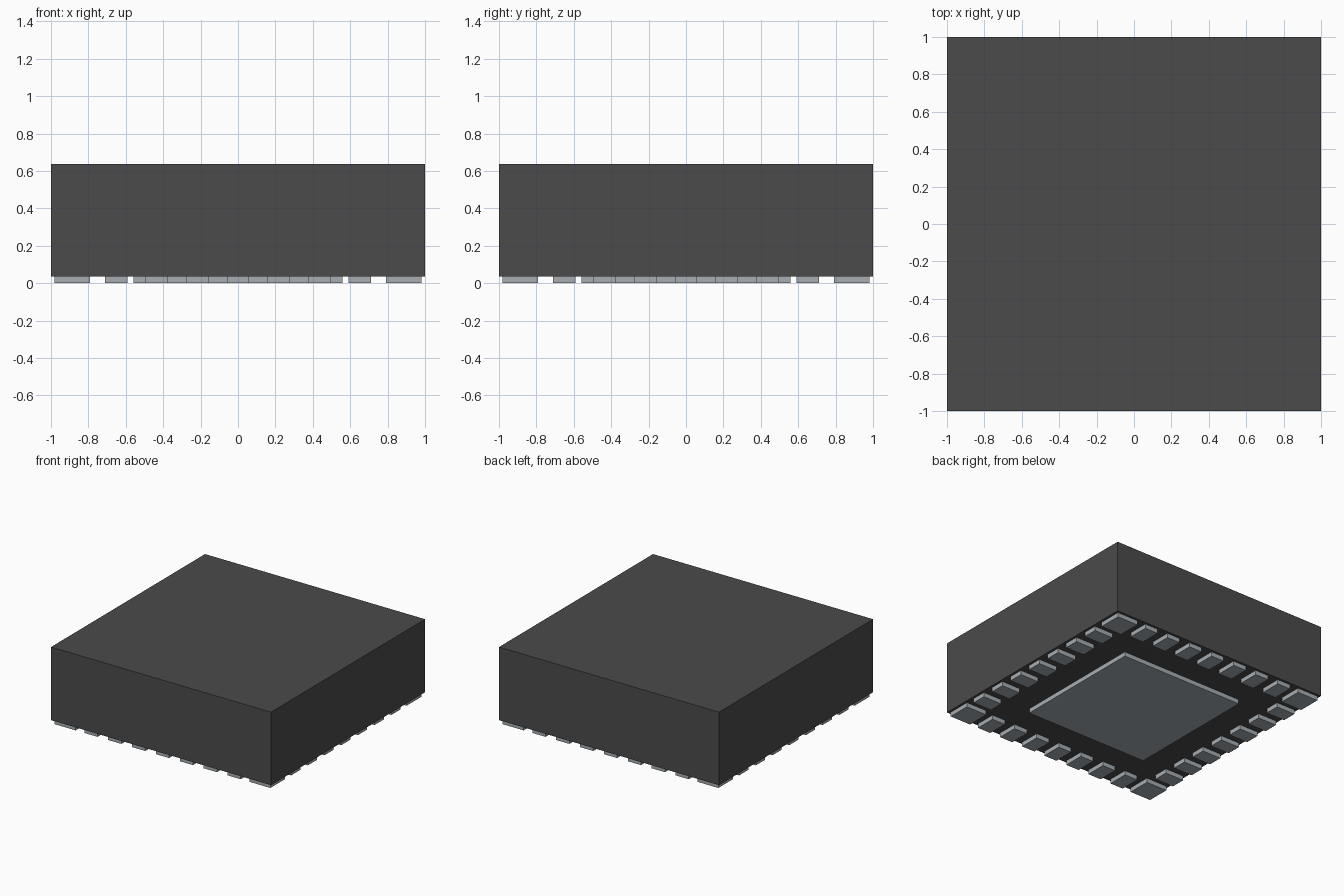
import bpy
from mathutils import Matrix

cube = bpy.data.objects.get("Cube")
if cube:
    bpy.data.objects.remove(cube, do_unlink=True)

HEIGHT = 0.636      # overall height
STANDOFF = 0.036    # thickness of the metal contacts
EDGE = 0.98         # outer limit of the contacts
PITCH = 0.217
CONTACTS = 7        # narrow contacts per side


def material(name, rgb):
    mat = bpy.data.materials.new(name)
    mat.use_nodes = True
    mat.diffuse_color = (*rgb, 1)
    mat.node_tree.nodes["Principled BSDF"].inputs["Base Color"].default_value = (*rgb, 1)
    return mat


def box(name, low, high, mat):
    """Box spanning two opposite corners."""
    bpy.ops.mesh.primitive_cube_add(size=1)
    obj = bpy.context.object
    obj.name = name
    size = [b - a for a, b in zip(low, high)]
    centre = [(a + b) / 2 for a, b in zip(low, high)]
    obj.data.transform(Matrix.Translation(centre) @ Matrix.Diagonal((*size, 1)))
    obj.data.materials.append(mat)
    return obj


black = material("charcoal plastic", (0.07, 0.07, 0.07))
metal = material("tinned metal", (0.38, 0.42, 0.45))

# Moulded body and large thermal pad
box("body", (-1, -1, STANDOFF), (1, 1, HEIGHT), black)
box("thermal_pad", (-0.56, -0.56, 0), (0.56, 0.56, STANDOFF), metal)

# One corner contact and one row of narrow contacts, turned to each side
for side in range(4):
    turn = Matrix.Rotation(side * 1.5707963, 4, "Z")
    corner = box(f"corner_contact_{side + 1}", (0.79, -EDGE, 0), (EDGE, -0.79, STANDOFF), metal)
    corner.data.transform(turn)
    for i in range(CONTACTS):
        x = (i - (CONTACTS - 1) / 2) * PITCH
        pin = box(f"contact_{side + 1}_{i + 1}", (x - 0.06, -EDGE, 0), (x + 0.06, -0.81, STANDOFF), metal)
        pin.data.transform(turn)
